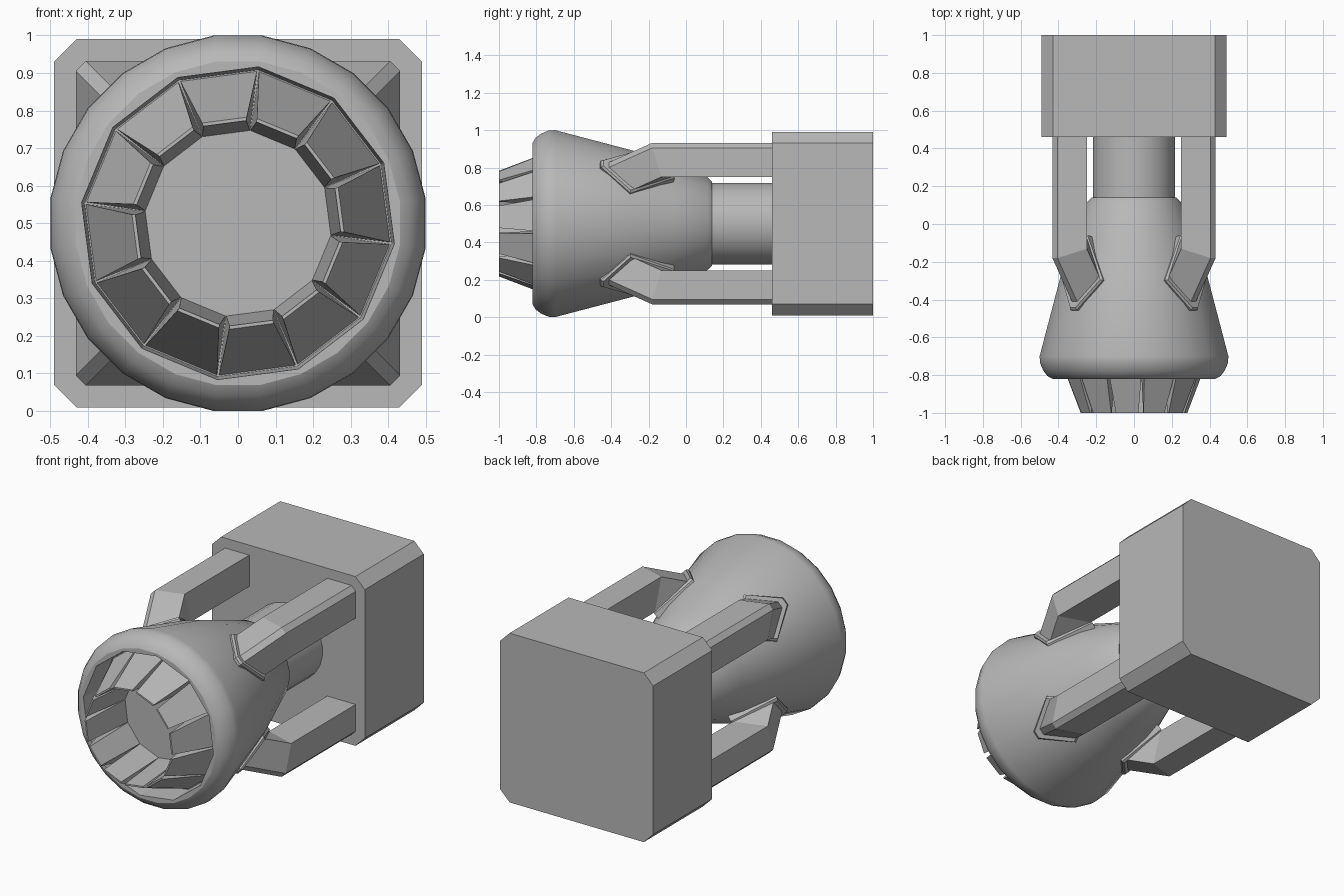
import bpy, bmesh, math
from math import cos, sin, pi, radians

cube = bpy.data.objects.get("Cube")
if cube:
    bpy.data.objects.remove(cube, do_unlink=True)

gray = bpy.data.materials.new("plain_gray")
gray.use_nodes = True
gray.diffuse_color = (0.48, 0.48, 0.48, 1)
gray.node_tree.nodes["Principled BSDF"].inputs["Base Color"].default_value = (0.48, 0.48, 0.48, 1)

AXIS_Z = 0.5


def loft(name, rings, smooth=False):
    """Skin a list of equal-length rings and cap both ends."""
    bm = bmesh.new()
    loops = [[bm.verts.new(p) for p in ring] for ring in rings]
    n = len(loops[0])
    for a, b in zip(loops, loops[1:]):
        for i in range(n):
            j = (i + 1) % n
            bm.faces.new((a[i], a[j], b[j], b[i]))
    bm.faces.new(loops[0])
    bm.faces.new(loops[-1])
    bmesh.ops.recalc_face_normals(bm, faces=bm.faces)
    mesh = bpy.data.meshes.new(name)
    bm.to_mesh(mesh)
    bm.free()
    mesh.materials.append(gray)
    obj = bpy.data.objects.new(name, mesh)
    bpy.context.collection.objects.link(obj)
    if smooth:
        bpy.ops.object.select_all(action='DESELECT')
        obj.select_set(True)
        bpy.context.view_layer.objects.active = obj
        bpy.ops.object.shade_smooth_by_angle(angle=radians(28))
    return obj


def ring(r, y, sides=24, twelve=False):
    """Circle about the long axis; 'twelve' flattens it to a 12-sided outline."""
    pts = []
    for i in range(sides):
        a = radians(82.5) + 2 * pi * i / sides
        k = cos(pi / 12) if twelve and i % 2 else 1
        pts.append((r * k * cos(a), y, AXIS_Z + r * k * sin(a)))
    return pts


# Rear housing: square block with chamfered long edges
H, C = 0.49, 0.43
outline = [(H, C), (C, H), (-C, H), (-H, C), (-H, -C), (-C, -H), (C, -H), (H, -C)]
loft("rear_block", [[(x, y, AXIS_Z + z) for x, z in outline] for y in (0.46, 1.0)])

# Neck between the block and the bell
loft("neck", [ring(0.22, y) for y in (0.1, 0.48)], smooth=True)

# Bell with rounded lip and a recessed 12-sided mouth
profile = [(0.225, 0.14), (0.25, 0.115), (0.31, -0.05), (0.385, -0.25), (0.504, -0.70),
           (0.502, -0.735), (0.485, -0.775), (0.462, -0.805), (0.435, -0.82)]
bell = [ring(r, y) for r, y in profile]
bell += [ring(0.42, -0.82, twelve=True), ring(0.412, -0.68, twelve=True)]
loft("bell", bell, smooth=True)

# Twelve wedge-shaped petals leaning inward around the mouth
# Each corner is (distance from axis, half width, y)
wedge = [[(0.398, 0.104, -0.67), (0.24, 0.064, -0.67)],
         [(0.277, 0.060, -1.0), (0.268, 0.058, -1.0)]]
for i in range(12):
    a = radians(97.5 + 30 * i)

    def place(d, w, y):
        return (d * cos(a) - w * sin(a), y, AXIS_Z + d * sin(a) + w * cos(a))

    rings = []
    for (d0, w0, y0), (d1, w1, y1) in wedge:
        rings.append([place(d0, w0, y0), place(d0, -w0, y0),
                      place(d1, -w1, y1), place(d1, w1, y1)])
    loft(f"petal_{i + 1}", rings)

# Support arms: square bars that bend inward on to the bell
LO, HI, CUT = 0.25, 0.432, 0.405
bar = [(LO, LO), (HI, LO), (HI, CUT), (CUT, HI), (LO, HI)]


def bell_radius(y):
    return 0.385 - 0.265 * (y + 0.25)


def bend(x, z):
    """Mitred corner of the bar."""
    return (x, -0.13 - 0.45 * ((x + z) / math.sqrt(2) - 0.48), z)


def slide(p):
    """Follow the bent direction until the bell surface is met."""
    x, y, z = p
    while math.hypot(x, z) > bell_radius(y) and y > -0.5:
        x, y, z = x - 0.0045, y - 0.01, z - 0.0045
    return (x, y, z)


def grow(points, scale, lift):
    """Scale an outline about its middle, then push it out from the bell."""
    mid = [sum(p[k] for p in points) / len(points) for k in range(3)]
    out = []
    for p in points:
        x, y, z = (mid[k] + scale * (p[k] - mid[k]) for k in range(3))
        r = math.hypot(x, z)
        f = (bell_radius(y) + lift) / r
        out.append((x * f, y + lift * 0.2, z * f))
    return out


for sx, side in ((1, "left"), (-1, "right")):
    for sz, level in ((1, "upper"), (-1, "lower")):
        def mirror(points):
            return [(sx * x, y, AXIS_Z + sz * z) for x, y, z in points]

        corner = [bend(x, z) for x, z in bar]
        foot = [slide(p) for p in corner]
        start = [(x, 0.47, z) for x, z in bar]
        loft(f"{level}_{side}_arm", [mirror(start), mirror(corner), mirror(foot)])
        # Thin pad where the arm meets the bell
        loft(f"{level}_{side}_pad", [mirror(grow(foot, 1.14, -0.02)),
                                     mirror(grow(foot, 1.14, 0.012)),
                                     mirror(grow(foot, 1.04, 0.022))])
